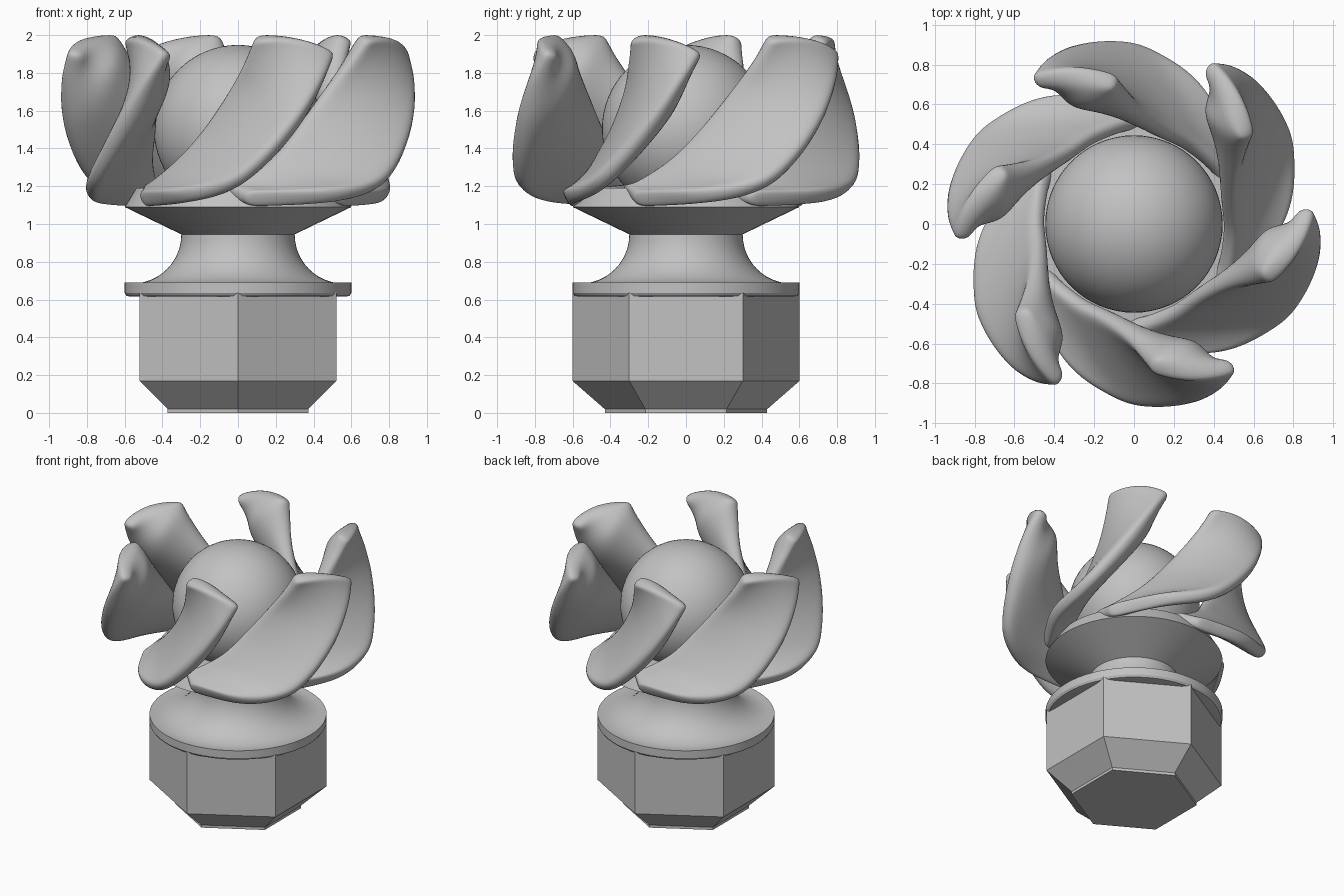
import bpy, bmesh, math
from mathutils import Vector, Matrix

cube = bpy.data.objects.get("Cube")
if cube:
    bpy.data.objects.remove(cube)

grey = bpy.data.materials.new("plain_grey")
grey.use_nodes = True
colour = (0.54, 0.54, 0.54, 1)
grey.diffuse_color = colour
grey.node_tree.nodes["Principled BSDF"].inputs["Base Color"].default_value = colour


def finish(name, bm, angle=30):
    """Turn a bmesh into a named, shaded object."""
    bmesh.ops.recalc_face_normals(bm, faces=bm.faces)
    mesh = bpy.data.meshes.new(name)
    bm.to_mesh(mesh)
    bm.free()
    mesh.materials.append(grey)
    obj = bpy.data.objects.new(name, mesh)
    bpy.context.collection.objects.link(obj)
    bpy.ops.object.select_all(action="DESELECT")
    obj.select_set(True)
    bpy.context.view_layer.objects.active = obj
    bpy.ops.object.shade_smooth_by_angle(angle=math.radians(angle))
    return obj


def lathe(name, profile, sides, turn=0):
    """Revolve (radius, height) points and cap both ends."""
    bm = bmesh.new()
    rings = []
    for r, z in profile:
        angles = [turn + math.tau * i / sides for i in range(sides)]
        rings.append([bm.verts.new((r * math.cos(a), r * math.sin(a), z)) for a in angles])
    for low, high in zip(rings, rings[1:]):
        for i in range(sides):
            j = (i + 1) % sides
            bm.faces.new((low[i], low[j], high[j], high[i]))
    bm.faces.new(rings[0])
    bm.faces.new(rings[-1])
    return finish(name, bm)


def spline(points, t):
    """Catmull-Rom curve through the points, t from 0 to 1."""
    s = t * (len(points) - 1)
    i = min(int(s), len(points) - 2)
    f = s - i
    p1, p2 = points[i], points[i + 1]
    p0 = points[i - 1] if i else 2 * p1 - p2
    p3 = points[i + 2] if i + 2 < len(points) else 2 * p2 - p1
    return (p1 + (p2 - p0) * f / 2 + (2 * p0 - 5 * p1 + 4 * p2 - p3) * f ** 2 / 2
            + (3 * p1 - p0 - 3 * p2 + p3) * f ** 3 / 2)


def polar(points):
    """Convert (angle, radius, height) points to positions."""
    return [Vector((r * math.cos(math.radians(a)), r * math.sin(math.radians(a)), z))
            for a, r, z in points]


# Hexagonal foot with a chamfered underside
lathe("hex_foot", [(0.43, 0), (0.43, 0.02), (0.602, 0.17), (0.602, 0.64)], 6, math.pi / 2)

# Round collar, concave neck and flared cup
neck = [(0.56 - 0.26 * math.sin(a), 0.945 - 0.26 * math.cos(a))
        for a in [math.pi / 2 * i / 12 for i in range(13)]]
lathe("collar_and_cup", [(0.57, 0.615), (0.59, 0.62), (0.6, 0.635), (0.6, 0.69)] + neck
      + [(0.6, 1.09), (0.54, 1.19), (0.3, 1.21)], 64)

# Central ball
bm = bmesh.new()
bmesh.ops.create_uvsphere(bm, u_segments=64, v_segments=32, radius=0.445,
                          matrix=Matrix.Translation((0, 0, 1.503)))
finish("ball", bm, 60)

# Twisted blades between an inner and an outer edge, thickened on the underside near the tip
outer = polar([(214, 0.63, 1.13), (246, 0.78, 1.14), (266, 0.88, 1.19), (278, 0.92, 1.32),
               (290, 0.935, 1.53), (299, 0.915, 1.73), (306, 0.865, 1.90)])
inner = polar([(200, 0.50, 1.17), (212, 0.49, 1.22), (233, 0.47, 1.35), (251, 0.47, 1.51),
               (267, 0.54, 1.71), (274, 0.64, 1.87), (277, 0.72, 1.99)])
ROWS, COLS = 20, 6


def sheet(t, f):
    """Point on the middle surface: t runs up the blade, f from inner to outer edge."""
    p = spline(inner, t).lerp(spline(outer, t), f)
    bulge = 4 * f * (1 - f) * t ** 2
    out = Vector((p.x, p.y, 0)).normalized()
    return p + bulge * (out * 0.04 + Vector((0, 0, 0.04)))


for n in range(6):
    bm = bmesh.new()
    rings = []
    for i in range(ROWS + 1):
        t = i / ROWS
        upper, under = [], []
        for j in range(COLS + 1):
            f = j / COLS
            p = sheet(t, f)
            along = sheet(min(t + 0.01, 1), f) - sheet(max(t - 0.01, 0), f)
            across = sheet(t, min(f + 0.01, 1)) - sheet(t, max(f - 0.01, 0))
            normal = across.cross(along).normalized()
            extra = 0.13 * 4 * f * (1 - f) * math.sin(math.pi * t ** 3)
            upper.append(bm.verts.new(p + normal * 0.045))
            under.append(bm.verts.new(p - normal * (0.045 + extra)))
        rings.append(upper + under[::-1])
    size = len(rings[0])
    for low, high in zip(rings, rings[1:]):
        for j in range(size):
            k = (j + 1) % size
            bm.faces.new((low[j], low[k], high[k], high[j]))
    for ring in (rings[0], rings[-1]):
        for j in range(COLS):
            bm.faces.new((ring[j], ring[j + 1], ring[size - 2 - j], ring[size - 1 - j]))
    bmesh.ops.rotate(bm, verts=bm.verts, matrix=Matrix.Rotation(n * math.pi / 3, 3, "Z"))
    blade = finish(f"blade_{n + 1}", bm, 100)
    smooth = blade.modifiers.new("Rounding", "SUBSURF")
    smooth.levels = smooth.render_levels = 2
